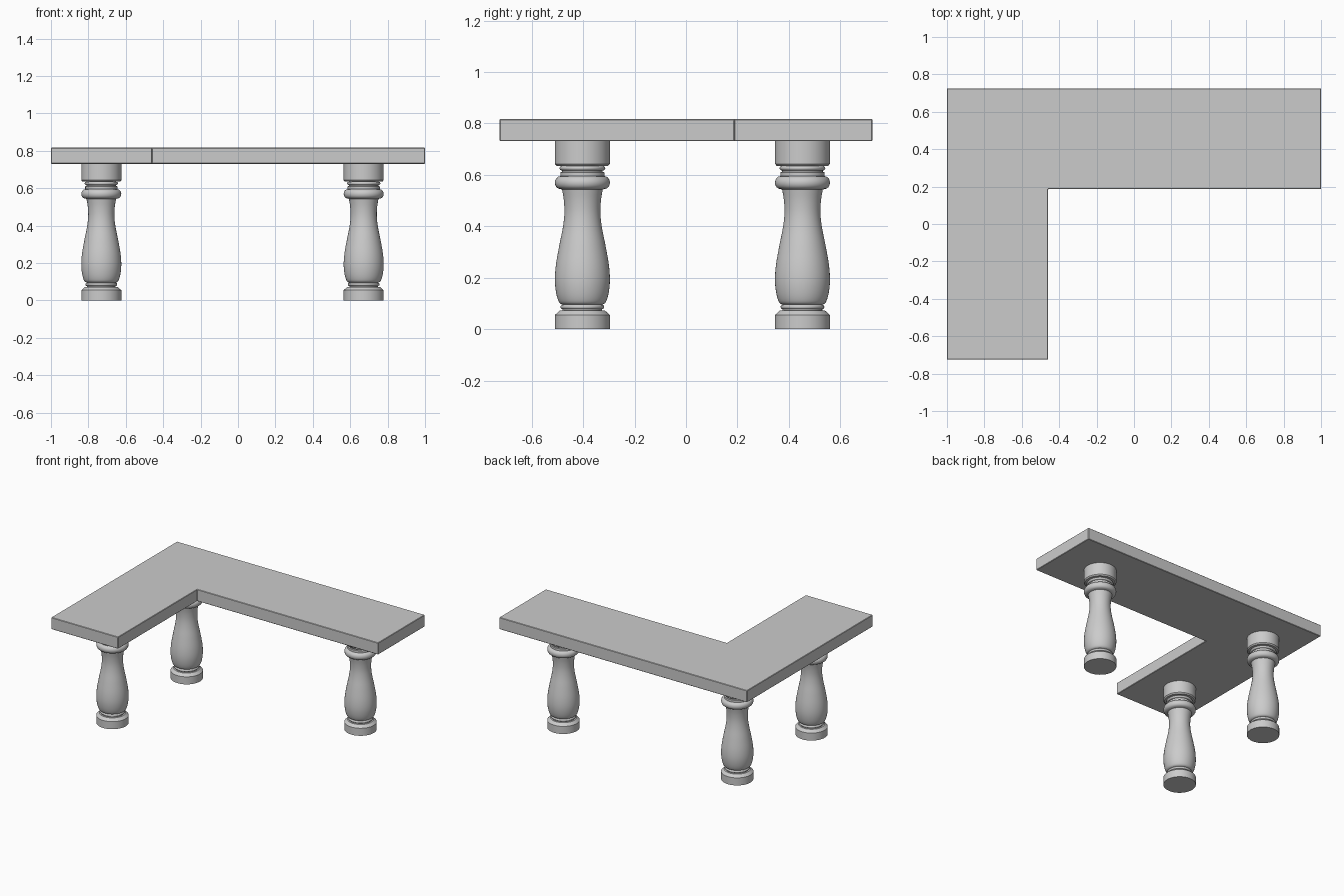
import bpy, bmesh, math

if "Cube" in bpy.data.objects:
    bpy.data.objects.remove(bpy.data.objects["Cube"])

TOP_Z, UNDER_Z = 0.817, 0.731


def make_object(name, bm):
    mesh = bpy.data.meshes.new(name)
    bmesh.ops.recalc_face_normals(bm, faces=bm.faces)
    bm.to_mesh(mesh)
    bm.free()
    obj = bpy.data.objects.new(name, mesh)
    bpy.context.collection.objects.link(obj)
    return obj


# L-shaped table top
outline = [(-1, -0.725), (-0.46, -0.725), (-0.46, 0.187),
           (1, 0.187), (1, 0.725), (-1, 0.725)]
bm = bmesh.new()
face = bm.faces.new([bm.verts.new((x, y, UNDER_Z)) for x, y in outline])
extruded = bmesh.ops.extrude_face_region(bm, geom=[face])
bmesh.ops.translate(bm, vec=(0, 0, TOP_Z - UNDER_Z),
                    verts=[v for v in extruded["geom"] if isinstance(v, bmesh.types.BMVert)])
table_top = make_object("table_top", bm)
bevel = table_top.modifiers.new("edge_bevel", "BEVEL")
bevel.width = 0.003
bevel.segments = 1


# Turned leg profile: (radius, height), from foot to top block
def bead(radius, bulge, z0, z1, steps=8):
    """Half-round ring between two heights."""
    return [(radius + bulge * math.sin(math.pi * i / steps),
             (z0 + z1) / 2 - (z1 - z0) / 2 * math.cos(math.pi * i / steps))
            for i in range(steps + 1)]


def smooth_curve(points, steps=4):
    """Catmull-Rom curve through the points."""
    pts = [points[0]] + points + [points[-1]]
    out = []
    for a, b, c, d in zip(pts, pts[1:], pts[2:], pts[3:]):
        for i in range(steps):
            t = i / steps
            out.append(tuple(0.5 * (2 * q + (r - p) * t + (2 * p - 5 * q + 4 * r - s) * t ** 2
                                    + (3 * q - p - 3 * r + s) * t ** 3)
                             for p, q, r, s in zip(a, b, c, d)))
    return out + [points[-1]]


foot = [(0, 0), (0.107, 0), (0.107, 0.055), (0.087, 0.073), (0.077, 0.073)]
body = smooth_curve([(0.077, 0.095), (0.091, 0.105), (0.102, 0.14), (0.107, 0.19),
                     (0.103, 0.25), (0.090, 0.325), (0.076, 0.395), (0.070, 0.45),
                     (0.072, 0.50), (0.079, 0.543)])
collar = [(0.086, 0.598), (0.086, 0.610), (0.079, 0.612), (0.079, 0.617)]
block = [(0.079, 0.635), (0.100, 0.635), (0.107, 0.643), (0.107, UNDER_Z), (0, UNDER_Z)]
profile = (foot + bead(0.077, 0.008, 0.078, 0.095) + body
           + bead(0.086, 0.021, 0.545, 0.595) + collar
           + bead(0.079, 0.010, 0.617, 0.635) + block)

# Three legs, one under each corner of the L
legs = {"front_left_leg": (-0.731, -0.403),
        "back_left_leg": (-0.731, 0.453),
        "back_right_leg": (0.672, 0.453)}
for name, (x, y) in legs.items():
    bm = bmesh.new()
    verts = [bm.verts.new((r, 0, z)) for r, z in profile]
    edges = [bm.edges.new(pair) for pair in zip(verts, verts[1:])]
    bmesh.ops.spin(bm, geom=verts + edges, cent=(0, 0, 0), axis=(0, 0, 1),
                   angle=math.tau, steps=48)
    bmesh.ops.remove_doubles(bm, verts=bm.verts, dist=0.0002)
    leg = make_object(name, bm)
    leg.location = (x, y, 0)
    bpy.ops.object.select_all(action="DESELECT")
    leg.select_set(True)
    bpy.context.view_layer.objects.active = leg
    bpy.ops.object.shade_smooth_by_angle(angle=math.radians(35))
